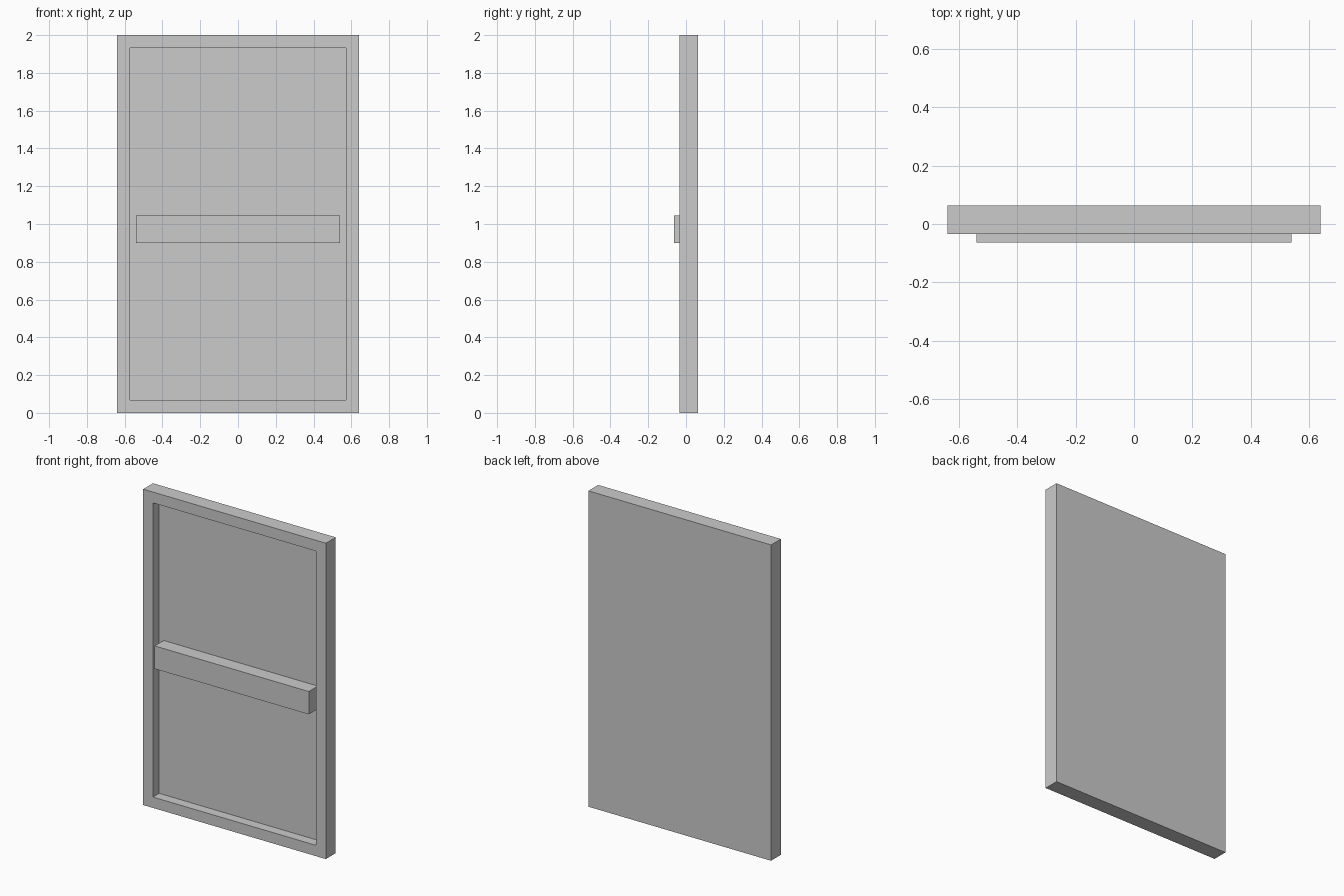
import bpy
import bmesh
from mathutils import Vector

cube = bpy.data.objects.get("Cube")
if cube:
    bpy.data.objects.remove(cube, do_unlink=True)

# Material
grey = bpy.data.materials.new("light grey")
grey.use_nodes = True
colour = (0.6, 0.6, 0.6, 1.0)
grey.diffuse_color = colour
grey.node_tree.nodes["Principled BSDF"].inputs["Base Color"].default_value = colour

FRONT, BACK, PANEL = -0.035, 0.063, 0.027


def box(bm, low, high):
    """Add an axis-aligned box between two corners."""
    low, high = Vector(low), Vector(high)
    made = bmesh.ops.create_cube(bm, size=1)
    for v in made["verts"]:
        v.co = (low + high) / 2 + v.co * (high - low)


def finish(bm, name):
    mesh = bpy.data.meshes.new(name)
    bm.normal_update()
    bm.to_mesh(mesh)
    bm.free()
    mesh.materials.append(grey)
    obj = bpy.data.objects.new(name, mesh)
    bpy.context.collection.objects.link(obj)
    return obj


# Door slab with a recessed front panel inside a raised border
bm = bmesh.new()
box(bm, (-0.64, FRONT, 0), (0.64, BACK, 2))
bm.normal_update()
face = min(bm.faces, key=lambda f: f.calc_center_median().y)
bmesh.ops.inset_region(bm, faces=[face], thickness=0.097)
panel = bmesh.ops.extrude_discrete_faces(bm, faces=[face])["faces"][0]
bmesh.ops.translate(bm, verts=panel.verts, vec=(0, PANEL - FRONT, 0))
finish(bm, "door_slab")

# Crossbar standing out from the recessed panel
bm = bmesh.new()
box(bm, (-0.54, -0.063, 0.9), (0.54, PANEL, 1.045))
finish(bm, "crossbar")
